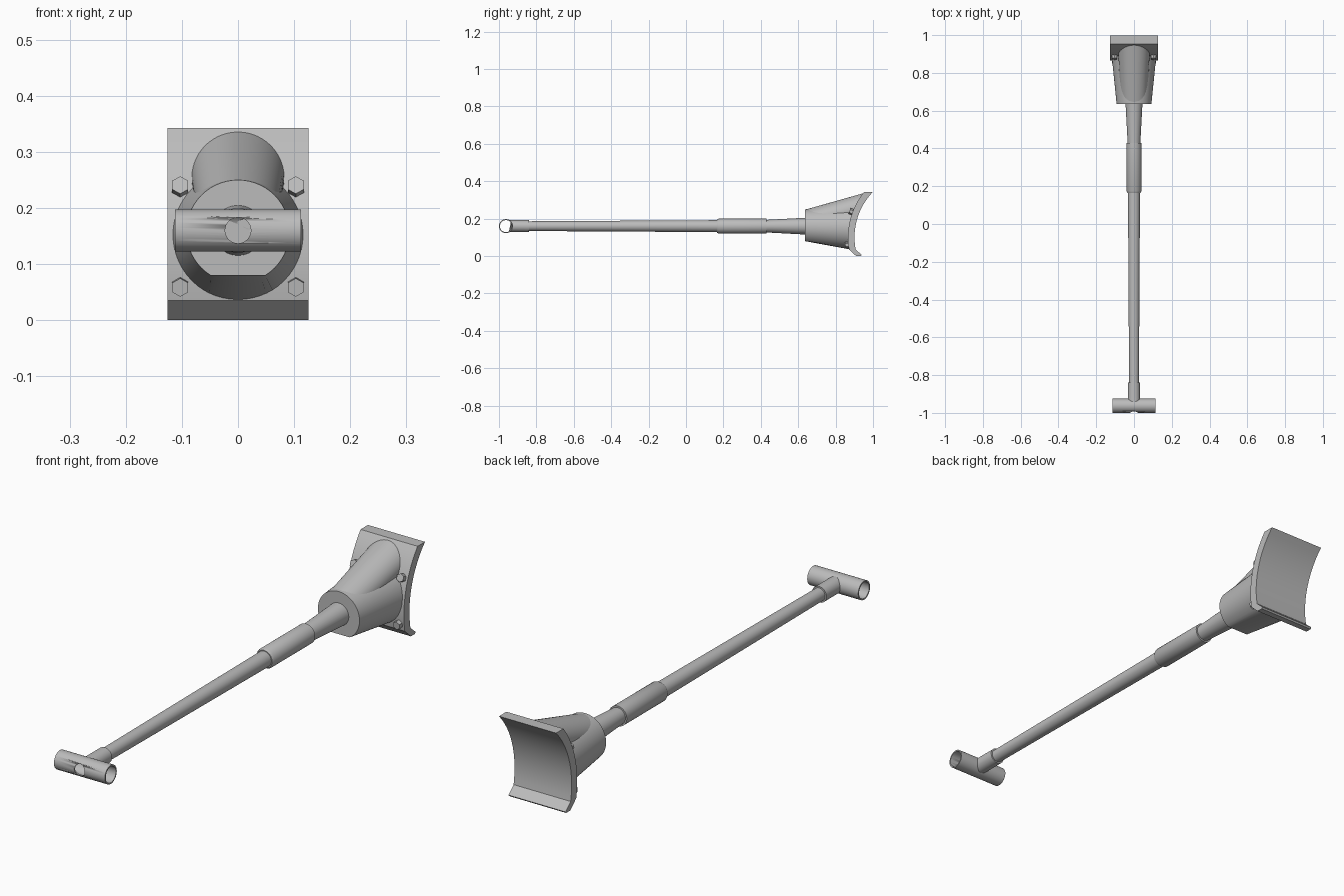
import bpy, bmesh, math
from mathutils import Vector

if "Cube" in bpy.data.objects:
    bpy.data.objects.remove(bpy.data.objects["Cube"])

grey = bpy.data.materials.new("steel grey")
grey.diffuse_color = (0.5, 0.5, 0.5, 1)
grey.use_nodes = True
grey.node_tree.nodes["Principled BSDF"].inputs["Base Color"].default_value = grey.diffuse_color

AXIS_Z = 0.16            # height of the rod axis
TUBE_Y = -0.9625         # centre of the cross tube
PLATE_Y, PLATE_Z = 1.251, 0.10   # centre of the plate's curvature


def plate_y(z, radius):
    return PLATE_Y - math.sqrt(radius ** 2 - (z - PLATE_Z) ** 2)


def finish(name, bm, angle=35):
    bmesh.ops.recalc_face_normals(bm, faces=bm.faces)
    mesh = bpy.data.meshes.new(name)
    bm.to_mesh(mesh)
    bm.free()
    ob = bpy.data.objects.new(name, mesh)
    bpy.context.collection.objects.link(ob)
    mesh.materials.append(grey)
    bpy.ops.object.select_all(action='DESELECT')
    ob.select_set(True)
    bpy.context.view_layer.objects.active = ob
    bpy.ops.object.shade_smooth_by_angle(angle=math.radians(angle))
    return ob


def loft(name, rings, n=40):
    """Solid along y; each ring is (y or function of z, radius, centre z, lowest z)."""
    bm = bmesh.new()
    loops = []
    for y, r, cz, low in rings:
        loop = []
        for i in range(n):
            a = math.tau * i / n
            z = max(cz + r * math.sin(a), low)
            loop.append(bm.verts.new((r * math.cos(a), y(z) if callable(y) else y, z)))
        loops.append(loop)
    for a, b in zip(loops, loops[1:]):
        for i in range(n):
            j = (i + 1) % n
            bm.faces.new((a[i], a[j], b[j], b[i]))
    bm.faces.new(loops[0])
    bm.faces.new(loops[-1])
    return finish(name, bm)


def rod(name, *points):
    return loft(name, [(y, r, AXIS_Z, 0) for y, r in points], 32)


# hollow cross tube with a round hole in its front wall
bm = bmesh.new()
N, H = 48, 0.1125
rows = []
for x, r in ((-H, 0.0375), (H, 0.0375), (H, 0.032), (-H, 0.032)):
    rows.append([bm.verts.new((x, TUBE_Y + r * math.cos(math.tau * i / N),
                               AXIS_Z + r * math.sin(math.tau * i / N))) for i in range(N)])
for k in range(4):
    a, b = rows[k], rows[(k + 1) % 4]
    for i in range(N):
        j = (i + 1) % N
        bm.faces.new((a[i], a[j], b[j], b[i]))
tube = finish("cross_tube", bm)
cutter = rod("hole_cutter", (-1.05, 0.023), (TUBE_Y, 0.023))
cutter.hide_render = True
mod = tube.modifiers.new("hole", 'BOOLEAN')
mod.operation, mod.object, mod.solver = 'DIFFERENCE', cutter, 'EXACT'
bpy.context.view_layer.objects.active = tube
bpy.ops.object.modifier_apply(modifier=mod.name)
bpy.data.objects.remove(cutter)

# socket saddled onto the tube, then the rod, sleeve and tapered neck
loft("socket", [(lambda z: TUBE_Y + math.sqrt(max(0, 0.035 ** 2 - (z - AXIS_Z) ** 2)),
                 0.032, AXIS_Z, 0), (-0.84, 0.032, AXIS_Z, 0)])
rod("long_rod", (-0.86, 0.026), (0.20, 0.032))
rod("sleeve", (0.165, 0.035), (0.175, 0.04), (0.43, 0.04))
rod("neck", (0.40, 0.032), (0.64, 0.045))


# housing: a wide cone and an upper lobe, both ending inside the curved plate
def seat(z):
    return plate_y(z, 0.375)


loft("housing_body", [(0.635, 0.092, 0.158, 0.08), (seat, 0.117, 0.152, 0)], 56)
loft("housing_lobe", [(0.637, 0.070, 0.178, 0), (seat, 0.083, 0.257, 0)], 56)

# curved mounting plate with a bent lower lip
steps = [0.035 + (0.343 - 0.035) * i / 14 for i in range(15)]
profile = [(plate_y(z, 0.385), z) for z in steps]
profile += [(plate_y(z, 0.35), z) for z in reversed(steps)]
profile += [(0.94, 0.006), (0.935, 0.0), (0.91, 0.0)]
bm = bmesh.new()
face = bm.faces.new([bm.verts.new((-0.126, y, z)) for y, z in profile])
ext = bmesh.ops.extrude_face_region(bm, geom=[face])["geom"]
bmesh.ops.translate(bm, vec=(0.252, 0, 0), verts=[v for v in ext if isinstance(v, bmesh.types.BMVert)])
finish("mounting_plate", bm, 25)

# hexagonal bolt heads standing square to the plate
for side in (-1, 1):
    for z in (0.06, 0.235):
        base = Vector((side * 0.103, plate_y(z, 0.385), z))
        normal = (base - Vector((side * 0.103, PLATE_Y, PLATE_Z))).normalized()
        bm = bmesh.new()
        bmesh.ops.create_cone(bm, cap_ends=True, segments=6, radius1=0.0165, radius2=0.0165, depth=0.03)
        ob = finish("bolt_head", bm)
        ob.location = base + normal * 0.002
        ob.rotation_euler = normal.to_track_quat('Z', 'Y').to_euler()
